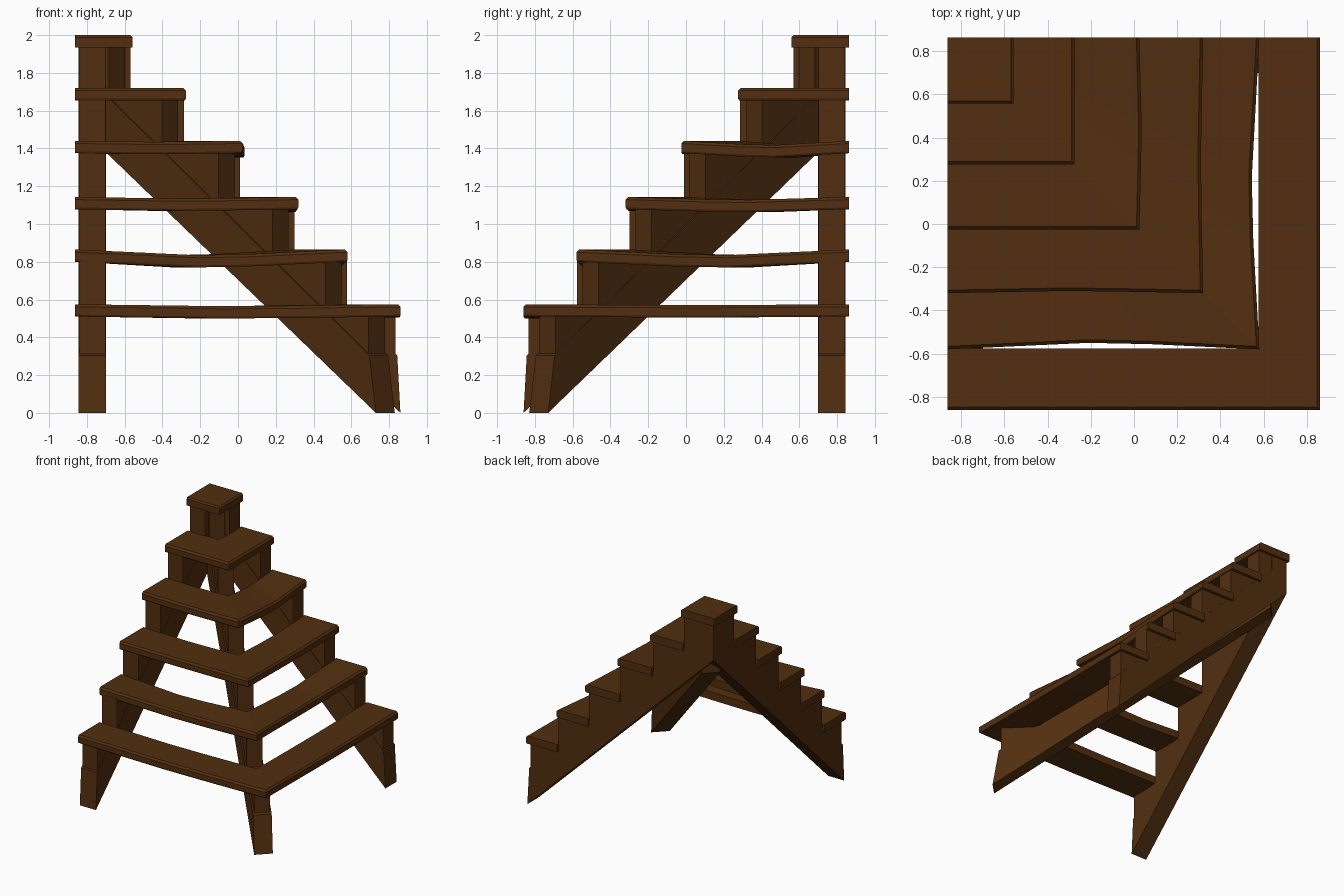
import bpy, bmesh

if "Cube" in bpy.data.objects:
    bpy.data.objects.remove(bpy.data.objects["Cube"])

wood = bpy.data.materials.new("dark brown wood")
wood.diffuse_color = (0.085, 0.028, 0.005, 1)
wood.use_nodes = True
wood.node_tree.nodes["Principled BSDF"].inputs["Base Color"].default_value = wood.diffuse_color

TOPS = [0.575, 0.865, 1.143, 1.44, 1.72, 2.0]        # walking heights
OUTER = [0.86, 0.58, 0.32, 0.025, -0.275, -0.558]    # nosing positions
RISERS = [0.835, 0.577, 0.30, 0.01, -0.285, -0.57]   # wall stringer notches
DIAG = [0.735, 0.505, 0.225, -0.06, -0.36, -0.64]    # diagonal stringer notches
THICK = 0.065


def loft(name, rings):
    """Skin between rings of equal point count, with capped ends."""
    bm = bmesh.new()
    vs = [[bm.verts.new(p) for p in r] for r in rings]
    n = len(vs[0])
    for a, b in zip(vs, vs[1:]):
        for i in range(n):
            j = (i + 1) % n
            bm.faces.new((a[i], a[j], b[j], b[i]))
    bm.faces.new(vs[0])
    bm.faces.new(vs[-1])
    bmesh.ops.recalc_face_normals(bm, faces=bm.faces)
    me = bpy.data.meshes.new(name)
    bm.to_mesh(me)
    bm.free()
    me.materials.append(wood)
    ob = bpy.data.objects.new(name, me)
    bpy.context.collection.objects.link(ob)
    return ob


def swap(p):
    """Reflect across the corner diagonal: back side <-> left side."""
    return (-p[1], -p[0], p[2])


def beam_profile(tip, back, foot_top):
    slope = 0.965
    z = (tip - back) * slope
    return [(tip, 0), (foot_top, 0.305), (back, z + 0.305), (back, z)]


def tooth_profiles(risers, tip, back):
    """Blocks that carry each tread, sitting on the sloping beam."""
    out = []
    for k, r in enumerate(risers):
        top = TOPS[k] - THICK + 0.012
        line = lambda t: (tip - t) * 0.965 + 0.2
        end = max(back, tip - (top - 0.25) / 0.965)
        out.append([(r, line(r)), (r, top), (end, top), (end, min(line(end), top - 0.01))])
    return out


# Wall stringers (back one, then mirrored to the left wall)
for name, f in (("back", lambda p: p), ("left", swap)):
    parts = [("stringer_beam", beam_profile(0.86, -0.845, 0.843), 0.845)]
    parts += [("step_block_%d" % (k + 1), p, 0.84)
              for k, p in enumerate(tooth_profiles(RISERS, 0.86, -0.84))]
    for label, prof, yb in parts:
        loft(name + "_" + label,
             [[f((t, y, z)) for t, z in prof] for y in (yb, 0.698 if yb > 0.842 else 0.702)])

# Diagonal stringer
parts = [("beam", beam_profile(0.78, -0.76, 0.745), 0.05)]
parts += [("step_block_%d" % (k + 1), p, 0.043)
          for k, p in enumerate(tooth_profiles(DIAG, 0.78, -0.76))]
for label, prof, h in parts:
    loft("diagonal_stringer_" + label,
         [[(t + s, -t + s, z) for t, z in prof] for s in (-h, h)])

# Treads: mitred arms, slightly warped at mid span (sag, inset) per arm
WARP = {"right": [(-0.005, 0.0), (-0.03, 0.035), (-0.015, 0.01), (-0.022, -0.01), (0, 0)],
        "front": [(-0.01, 0.0), (-0.03, 0.03), (-0.008, 0.01), (-0.005, 0.0), (0, 0)]}
for side in WARP:
    for k in range(5):
        o, i, top = OUTER[k], RISERS[k + 1] - (0.0 if k == 0 else 0.005), TOPS[k]
        b, c = top - THICK, 0.014
        section = [(i, b), (o - 0.006, b), (o, b + 0.01), (o, top - c), (o - c, top), (i, top)]
        sag, inset = WARP[side][k]
        rings = []
        for u, m in ((0, 0), (0.35, 0.8), (0.55, 1), (1, 0)):
            ring = []
            for x, z in section:
                x2 = x - (inset * m if x > i else 0)
                ring.append((x2, -x + (0.862 + x) * u, z + sag * m))
            rings.append([p if side == "right" else swap(p) for p in ring])
        loft("%s_tread_%d" % (side, k + 1), rings)

# Square cap at the top corner
c = 0.012
e, t = OUTER[5], TOPS[5]


def square(z, d):
    return [(-0.862, 0.862, z), (e - d, 0.862, z), (e - d, -e + d, z), (-0.862, -e + d, z)]


loft("top_step", [square(t - THICK, 0), square(t - c, 0), square(t, c)])
